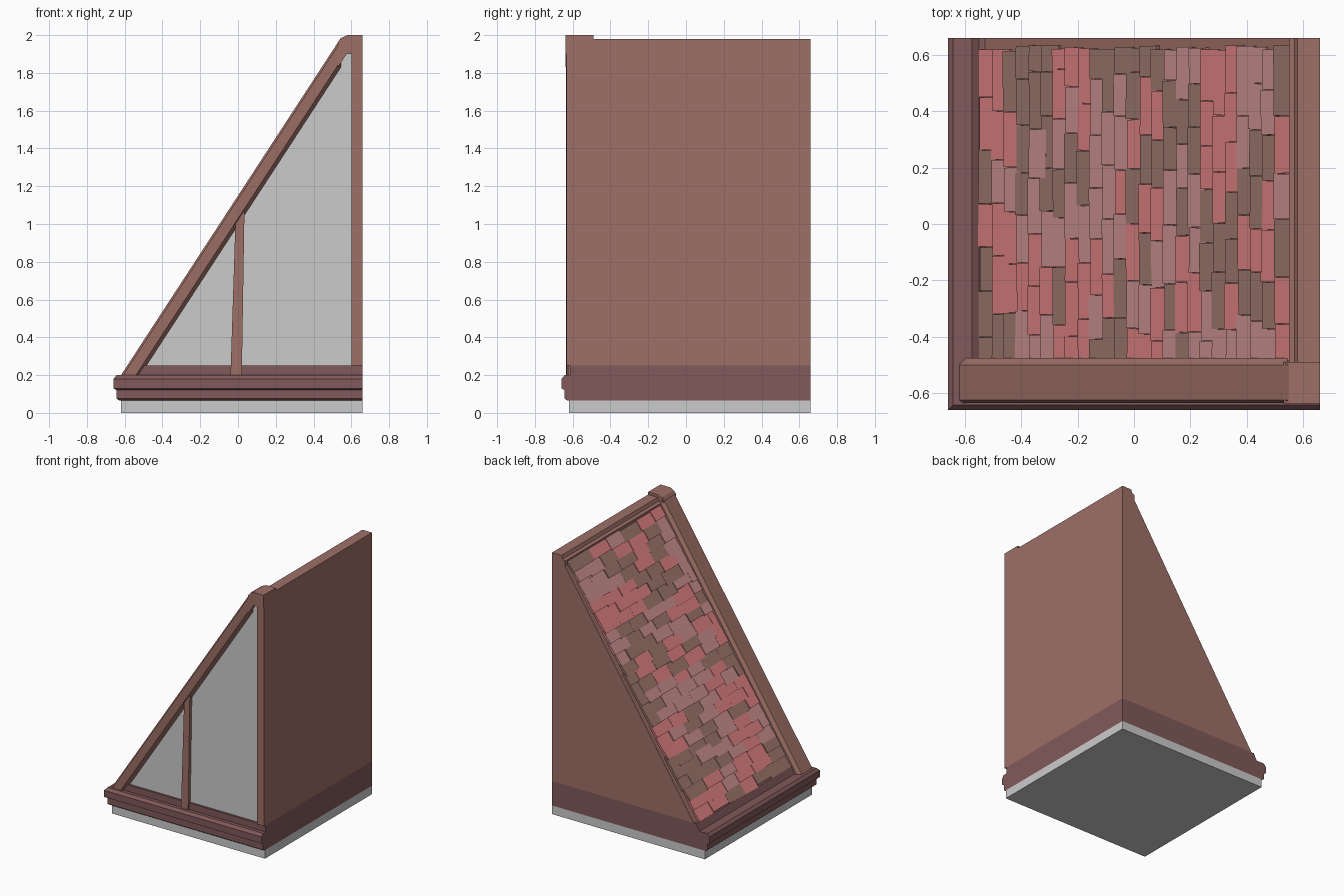
import bpy, bmesh, math, random
from mathutils import Matrix, Vector

if "Cube" in bpy.data.objects:
    bpy.data.objects.remove(bpy.data.objects["Cube"])

random.seed(7)


def material(name, r, g, b):
    m = bpy.data.materials.new(name)
    m.diffuse_color = (r, g, b, 1)
    m.use_nodes = True
    m.node_tree.nodes["Principled BSDF"].inputs["Base Color"].default_value = m.diffuse_color
    return m


WOOD = material("brown_wood", 0.34, 0.16, 0.135)
DARK = material("dark_wood", 0.22, 0.10, 0.10)
TILES = [material("brown_tile", 0.33, 0.18, 0.15),
         material("red_tile", 0.70, 0.21, 0.21),
         material("pink_tile", 0.58, 0.27, 0.27)]

# Outer roof line: z = Z0 + SLOPE * x
Z0, SLOPE = 1.15, 1.534
ANGLE = math.atan(SLOPE)
COS = math.cos(ANGLE)


def finish(name, bm, mats):
    bmesh.ops.recalc_face_normals(bm, faces=bm.faces)
    me = bpy.data.meshes.new(name)
    bm.to_mesh(me)
    bm.free()
    for m in mats:
        me.materials.append(m)
    ob = bpy.data.objects.new(name, me)
    bpy.context.collection.objects.link(ob)
    return ob


def loft(name, rings, mat=None):
    """Join matching closed rings of points and cap both ends."""
    bm = bmesh.new()
    vs = [[bm.verts.new(p) for p in ring] for ring in rings]
    n = len(vs[0])
    for a, b in zip(vs, vs[1:]):
        for i in range(n):
            j = (i + 1) % n
            bm.faces.new((a[i], a[j], b[j], b[i]))
    bm.faces.new(vs[0])
    bm.faces.new(vs[-1][::-1])
    return finish(name, bm, [mat] if mat else [])


def prism(name, pts, y0, y1, mat=None):
    """Extrude an x-z outline along y."""
    return loft(name, [[(x, y, z) for x, z in pts] for y in (y0, y1)], mat)


def rect(x0, x1, z0, z1):
    return [(x0, z0), (x1, z0), (x1, z1), (x0, z1)]


# Ground slab and base course
prism("ground_slab", rect(-0.62, 0.66, 0, 0.065), -0.62, 0.66)
prism("base_course", [(-0.62, 0.065), (0.66, 0.065), (0.66, 0.25), (-0.55, 0.25),
                      (-0.575, 0.2), (-0.62, 0.2)], -0.615, 0.66, DARK)

# Moulding mitred around the front and left sides
profile = [(-0.04, 0.066), (0.01, 0.066), (0.022, 0.075), (0.022, 0.12), (0.04, 0.13),
           (0.04, 0.18), (0.022, 0.2), (-0.04, 0.2)]
loft("base_moulding", [[(0.66, -0.62 - o, z) for o, z in profile],
                       [(-0.62 - o, -0.62 - o, z) for o, z in profile],
                       [(-0.62 - o, 0.66, z) for o, z in profile]], DARK)

# Solid wedge body with its grey front panel
prism("wedge_body", [(-0.528, 0.25), (0.66, 0.25), (0.66, 1.95), (0.58, 1.95)],
      -0.58, 0.66, WOOD)
prism("front_panel", [(-0.54, 0.24), (0.64, 0.24), (0.64, 1.94), (0.575, 1.94)],
      -0.6, -0.57)

# Front timber frame
prism("corner_post", rect(0.6, 0.66, 0.25, 1.93), -0.632, -0.57, WOOD)
prism("front_mullion", [(-0.04, 0.19), (0.02, 0.19), (0.035, 1.12), (-0.012, 1.06)],
      -0.625, -0.58, WOOD)

# Sloping beam: (y, depth below outer roof line)
section = [(-0.625, 0), (-0.5, 0), (-0.475, -0.02), (-0.475, -0.07), (-0.595, -0.088),
           (-0.632, -0.066), (-0.635, -0.01)]
low = [((0.18 - Z0 - n / COS) / SLOPE, y, 0.18) for y, n in section]
high = [(0.545, y, Z0 + SLOPE * 0.545 + n / COS) for y, n in section]
loft("slope_beam", [low, high], WOOD)
prism("peak_cap", [(0.53, 1.965), (0.55, 1.987), (0.58, 2.0), (0.66, 2.0),
                   (0.66, 1.9), (0.575, 1.9), (0.53, 1.83)], -0.637, -0.49, WOOD)

# Stepped ridge board along the top
prism("ridge_board", [(0.55, 1.89), (0.55, 1.945), (0.57, 1.955), (0.58, 1.98),
                      (0.66, 1.98), (0.66, 1.95), (0.59, 1.95)], -0.49, 0.66, WOOD)

# Overlapping roof tiles in uneven courses, coloured in patches
bm = bmesh.new()
COURSES = 25
patches = {}
for i in range(COURSES):
    x = -0.535 + (i + 0.5) * 1.09 / COURSES
    y = -0.485
    first = True
    while y < 0.62:
        w = random.uniform(0.15, 0.21) * (random.uniform(0.4, 1) if first else 1)
        first = False
        end = min(y + w, 0.635 - random.uniform(0, 0.02))
        if 0.62 - end < 0.06:
            end = 0.635 - random.uniform(0, 0.02)
        n = -0.041 + random.uniform(-0.003, 0.004)
        jog = random.uniform(-0.004, 0.004)
        centre = Vector((x + jog, (y + end) / 2, Z0 + SLOPE * (x + jog) + n / COS))
        mat = (Matrix.Translation(centre)
               @ Matrix.Rotation(-ANGLE + math.radians(5), 4, 'Y')
               @ Matrix.Rotation(random.uniform(-0.02, 0.02), 4, 'Z')
               @ Matrix.Diagonal((0.098, end - y - 0.002, 0.016, 1)))
        key = (i // 3, int((centre.y + 0.5) / 0.19))
        col = patches.setdefault(key, random.randrange(3))
        if random.random() < 0.12:
            col = random.randrange(3)
        cube = bmesh.ops.create_cube(bm, size=1, matrix=mat)
        for f in {f for v in cube["verts"] for f in v.link_faces}:
            f.material_index = col
        y = end if end < 0.61 else 1
finish("roof_tiles", bm, TILES)
